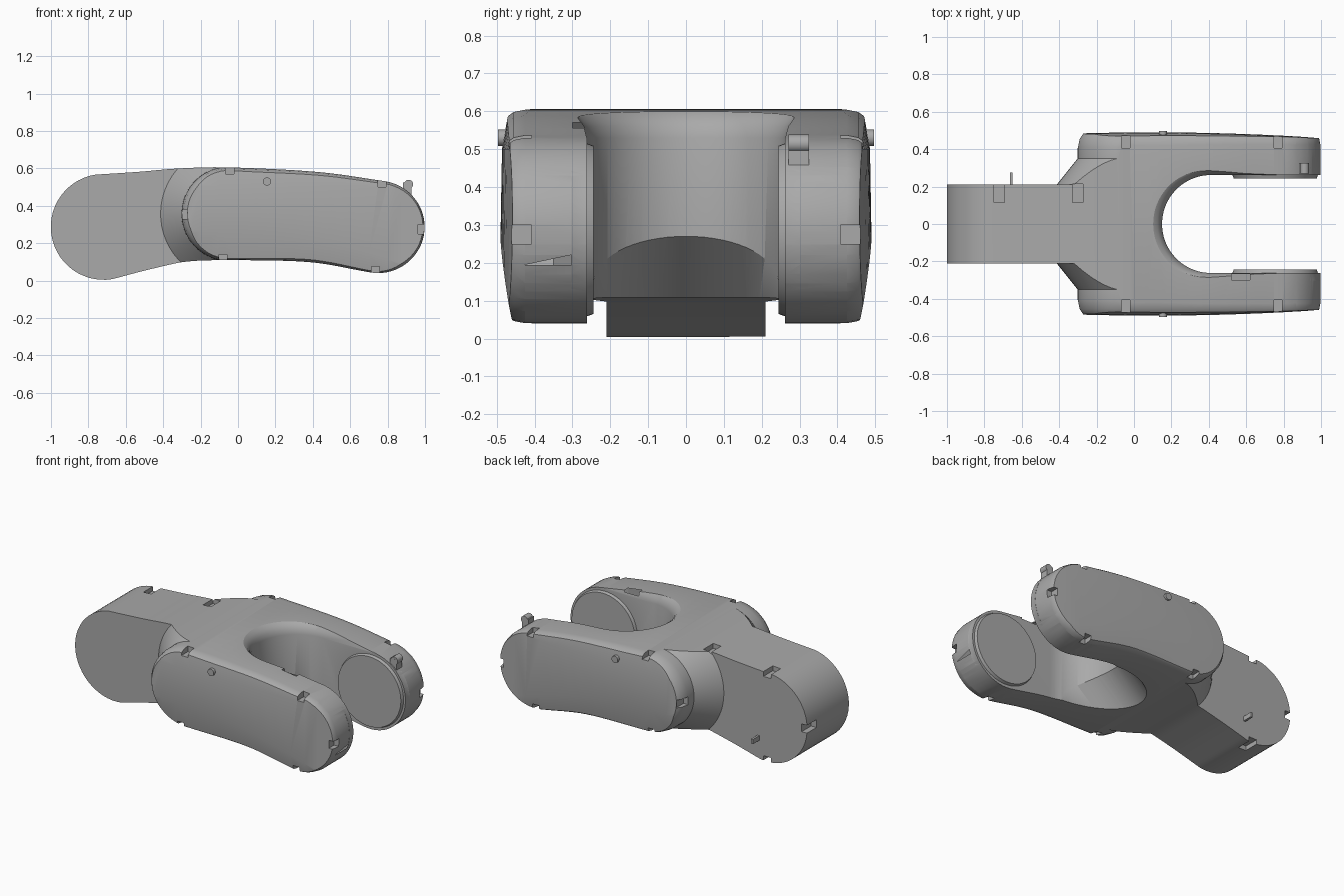
import bpy, bmesh
from math import sin, cos, pi, radians
from mathutils import Vector, Matrix

cube = bpy.data.objects.get("Cube")
if cube:
    bpy.data.objects.remove(cube, do_unlink=True)

metal = bpy.data.materials.new("grey_metal")
metal.use_nodes = True
colour = (0.4, 0.4, 0.4, 1)
metal.diffuse_color = colour
metal.node_tree.nodes["Principled BSDF"].inputs["Base Color"].default_value = colour


def finish(name, bm):
    bmesh.ops.recalc_face_normals(bm, faces=bm.faces)
    mesh = bpy.data.meshes.new(name)
    bm.to_mesh(mesh)
    bm.free()
    mesh.materials.append(metal)
    ob = bpy.data.objects.new(name, mesh)
    bpy.context.collection.objects.link(ob)
    return ob


def loft(name, rings):
    """Closed skin through rings that share a point count."""
    bm = bmesh.new()
    rows = [[bm.verts.new(p) for p in ring] for ring in rings]
    n = len(rows[0])
    for a, b in zip(rows, rows[1:]):
        for i in range(n):
            j = (i + 1) % n
            bm.faces.new((a[i], a[j], b[j], b[i]))
    bm.faces.new(rows[0])
    bm.faces.new(rows[-1])
    return finish(name, bm)


def boxes(name, items):
    bm = bmesh.new()
    for centre, size in items:
        bmesh.ops.create_cube(bm, size=1, matrix=Matrix.Translation(centre) @ Matrix.Diagonal((*size, 1)))
    return finish(name, bm)


def cylinder(name, centre, turn, r1, r2, depth, sides=64):
    bm = bmesh.new()
    bmesh.ops.create_cone(bm, cap_ends=True, segments=sides, radius1=r1, radius2=r2, depth=depth,
                          matrix=Matrix.Translation(centre) @ turn)
    return finish(name, bm)


def combine(ob, other, operation):
    mod = ob.modifiers.new(operation, "BOOLEAN")
    mod.operation, mod.object, mod.solver = operation, other, "EXACT"
    bpy.context.view_layer.objects.active = ob
    bpy.ops.object.modifier_apply(modifier=mod.name)
    bpy.data.objects.remove(other, do_unlink=True)


def outline(spine, grow=0.0, steps=8, arc=28):
    """Rounded outline around a smooth spine of (x, z, radius)."""
    pts = [Vector(p) for p in spine]
    ext = [2 * pts[0] - pts[1]] + pts + [2 * pts[-1] - pts[-2]]
    path = []
    for a, b, c, d in zip(ext, ext[1:], ext[2:], ext[3:]):
        for k in range(steps):
            t = k / steps
            path.append(b + t * (c - a) / 2 + t * t * (2 * a - 5 * b + 4 * c - d) / 2
                        + t ** 3 * (3 * b - a - 3 * c + d) / 2)
    path.append(pts[-1])
    normals = []
    for i in range(len(path)):
        t = (path[min(i + 1, len(path) - 1)] - path[max(i - 1, 0)]).xy.normalized()
        normals.append(Vector((-t.y, t.x)))

    def cap(p, n):
        return [p.xy + (p.z + grow) * (Matrix.Rotation(-pi * k / arc, 2) @ n) for k in range(1, arc)]

    top = [p.xy + (p.z + grow) * n for p, n in zip(path, normals)]
    low = [p.xy - (p.z + grow) * n for p, n in zip(path, normals)]
    return top + cap(path[-1], normals[-1]) + low[::-1] + cap(path[0], -normals[0])


def slab(ring, y):
    return [(p.x, y, p.y) for p in ring]


cheek_spine = [(-.05, .357, .248), (.4, .34, .242), (.75, .287, .247)]
side_spine = [(-.718, .287, .283), (-.5, .322, .262), (-.3, .35, .25)] + cheek_spine

# Wide fork with a concave flare into the tang and a chamfered outer rim
layers = [(.2 + .15 * sin(a), .004 + .12 * (1 - cos(a - pi / 2)))
          for a in [pi / 2 * k / 8 for k in range(9)]]
layers += [(.41, .003), (.455, -.006), (.475, -.02), (.51, -.05)]
layers = [(-y, d) for y, d in layers[::-1]] + layers
link = loft("fork_link", [slab(outline(cheek_spine, d), y) for y, d in layers])

# Narrow tang, then the whole side silhouette
combine(link, boxes("tang_block", [((-.5, 0, .3), (1.2, .42, .9))]), "UNION")
side = outline(side_spine)
combine(link, loft("side_shape", [slab(side, -.6), slab(side, .6)]), "INTERSECT")

# Slightly bowed outer faces with a sloping lower bevel
rings = []
for i in range(23):
    x = -1.1 + .1 * i
    w = .49 - .03 * ((x - .1) / .9) ** 2
    zb = .27 - .23 * max(0, x) ** 1.7
    half = [(w - .06, zb - .32), (w, zb), (w - .004, .5), (w - .03, .65)]
    rings.append([(x, y, z) for y, z in half] + [(x, -y, z) for y, z in half[::-1]])
combine(link, loft("bowed_envelope", rings), "INTERSECT")

# Round-ended slot with a softened upper edge
rings = []
for z, d in [(-.1, 0), (.53, 0), (.56, .008), (.585, .025), (.605, .055), (.7, .16)]:
    r = .262 + d
    arc = [(.412 + r * cos(a), r * sin(a), z) for a in [pi / 2 + pi * k / 48 for k in range(49)]]
    rings.append(arc + [(1.3, -r, z), (1.3, r, z)])
combine(link, loft("slot_cutter", rings), "DIFFERENCE")

# Swing clearance scooped from the underside
tilt = Matrix.Rotation(radians(50), 4, "Y")
combine(link, cylinder("scoop_cutter", (.142, 0, -.063), tilt, .25, .25, .8), "DIFFERENCE")

# Pivot discs inside the fork tips
for s in (-1, 1):
    disc = cylinder("disc", (.755, s * .273, .287), Matrix.Rotation(s * pi / 2, 4, "X"), .243, .222, .058)
    combine(link, disc, "UNION")

# Fastener pockets around the rims
rim = [(-.045, .595), (.77, .525), (.985, .275), (.735, .05), (-.08, .115), (-.29, .355)]
pockets = [((x, s * .445, z), (.045, .075, .05)) for x, z in rim for s in (-1, 1)]
tang_rim = [(-.72, .565), (-.3, .595), (-.99, .285), (-.72, .01)]
pockets += [((x, .165, z), (.055, .1, .05)) for x, z in tang_rim]
pockets.append(((.57, -.275, .56), (.1, .05, .03)))
combine(link, boxes("pocket_cutter", pockets), "DIFFERENCE")

# Fasteners: outer bolts, tip lug and tang pin
turn = Matrix.Rotation(pi / 2, 4, "X")
parts = [cylinder("outer_bolt", (.155, s * .483, .53), turn, .022, .022, .028, 16) for s in (-1, 1)]
parts.append(boxes("tip_lug", [((.905, .298, .49), (.045, .055, .07))]))
parts.append(cylinder("lug_eye", (.912, .298, .515), turn, .024, .024, .054, 20))
parts.append(boxes("tang_pin", [((-.657, .235, .14), (.014, .08, .03))]))

for ob in [link] + parts:
    bpy.ops.object.select_all(action="DESELECT")
    ob.select_set(True)
    bpy.context.view_layer.objects.active = ob
    bpy.ops.object.shade_smooth_by_angle(angle=radians(28))
